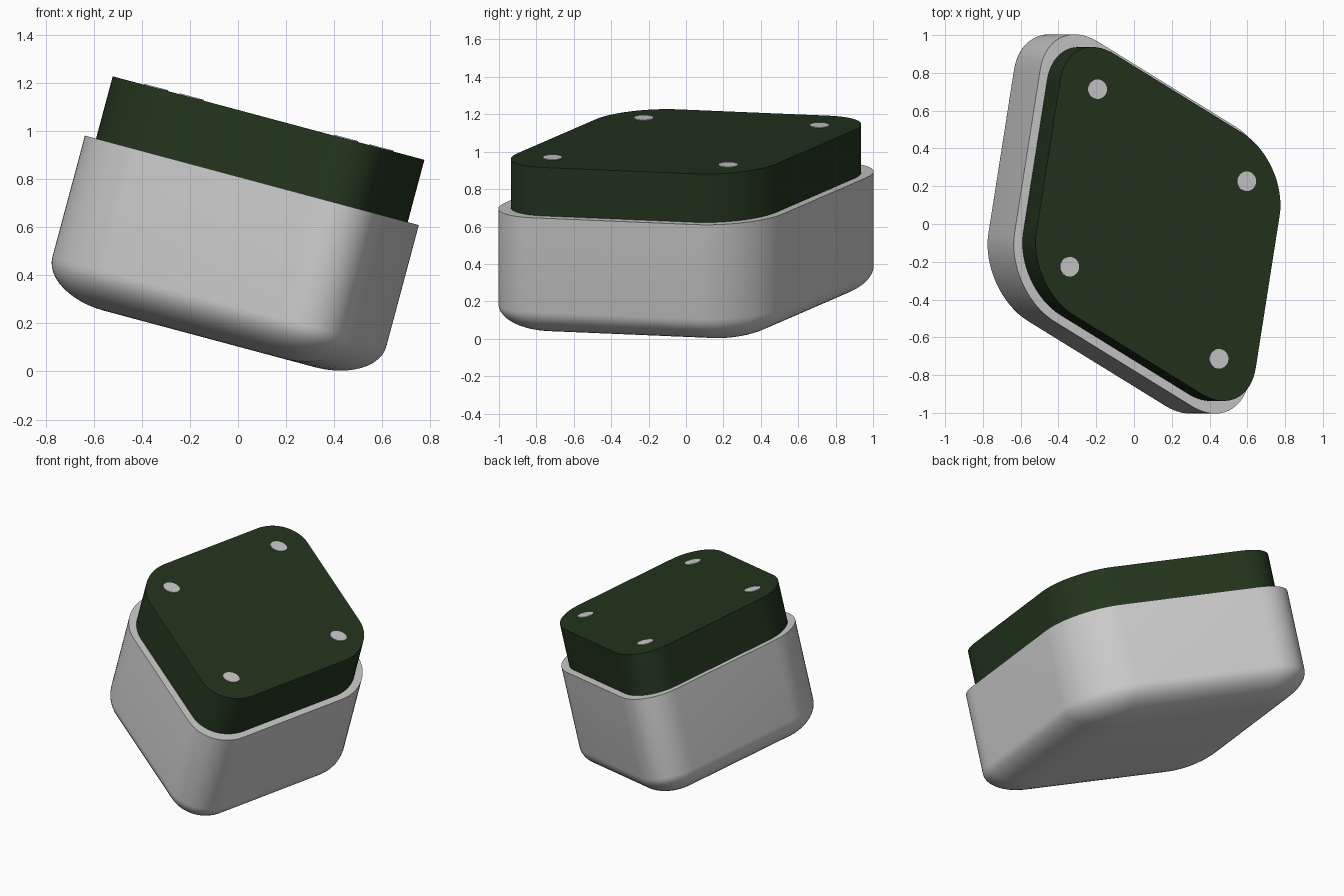
import bpy, bmesh
from math import sin, cos, pi, radians
from mathutils import Matrix, Vector

if "Cube" in bpy.data.objects:
    bpy.data.objects.remove(bpy.data.objects["Cube"])

# Tilted frame: everything is lofted along an axis leaning 15 degrees
TILT = Matrix.Rotation(radians(15), 4, 'Y') @ Matrix.Translation((-0.15, 0, 0))
# Skewed footprint axes (unit directions of the two pairs of sides)
A = Vector((0.859, -0.512))
B = Vector((0.160, 0.987))
CORNER = 0.415


def ring(size, inset, height, steps=16):
    """Skewed rounded square, shrunk by inset, at a given height."""
    r = CORNER - inset
    flat = 1 - CORNER
    pts = []
    for k, (sx, sy) in enumerate(((1, 1), (-1, 1), (-1, -1), (1, -1))):
        for i in range(steps + 1):
            a = pi / 2 * (k + i / steps)
            p = size * ((sx * flat + r * cos(a)) * A + (sy * flat + r * sin(a)) * B)
            pts.append((p.x, p.y, height))
    return pts


def disc(center, radius, height, steps=32):
    return [(center.x + radius * cos(2 * pi * i / steps),
             center.y + radius * sin(2 * pi * i / steps), height) for i in range(steps)]


def loft(name, rings, material=None):
    """Skin a stack of rings and cap both ends."""
    bm = bmesh.new()
    loops = [[bm.verts.new(p) for p in r] for r in rings]
    n = len(loops[0])
    for lo, hi in zip(loops, loops[1:]):
        for i in range(n):
            j = (i + 1) % n
            bm.faces.new((lo[i], lo[j], hi[j], hi[i]))
    bm.faces.new(loops[0][::-1])
    bm.faces.new(loops[-1])
    bm.transform(TILT)
    bmesh.ops.recalc_face_normals(bm, faces=bm.faces)
    mesh = bpy.data.meshes.new(name)
    bm.to_mesh(mesh)
    bm.free()
    ob = bpy.data.objects.new(name, mesh)
    bpy.context.collection.objects.link(ob)
    if material:
        mesh.materials.append(material)
    bpy.ops.object.select_all(action='DESELECT')
    ob.select_set(True)
    bpy.context.view_layer.objects.active = ob
    bpy.ops.object.shade_smooth_by_angle(angle=radians(30))
    return ob


green = bpy.data.materials.new("dark_green")
green.diffuse_color = (0.016, 0.035, 0.012, 1)
green.use_nodes = True
green.node_tree.nodes["Principled BSDF"].inputs["Base Color"].default_value = green.diffuse_color

# Grey body with rounded underside
BOTTOM, RIM, ROUND = 0.1, 0.783, 0.16
body = []
for i in range(13):
    a = pi / 2 * i / 12
    body.append(ring(0.75, 0.405 * (1 - sin(a)), BOTTOM + ROUND * (1 - cos(a))))
body.append(ring(0.75, 0, RIM))
loft("body", body)

# Green upper block
TOP = 1.051
loft("upper_block", [ring(0.70, 0, RIM), ring(0.70, 0, TOP)], green)

# Four grey studs near the corners of the top
for k, (sx, sy) in enumerate(((1, 1), (-1, 1), (-1, -1), (1, -1))):
    c = 0.476 * (sx * A + sy * B)
    loft(f"stud_{k + 1}", [disc(c, 0.052, TOP - 0.02), disc(c, 0.052, TOP + 0.004)])
